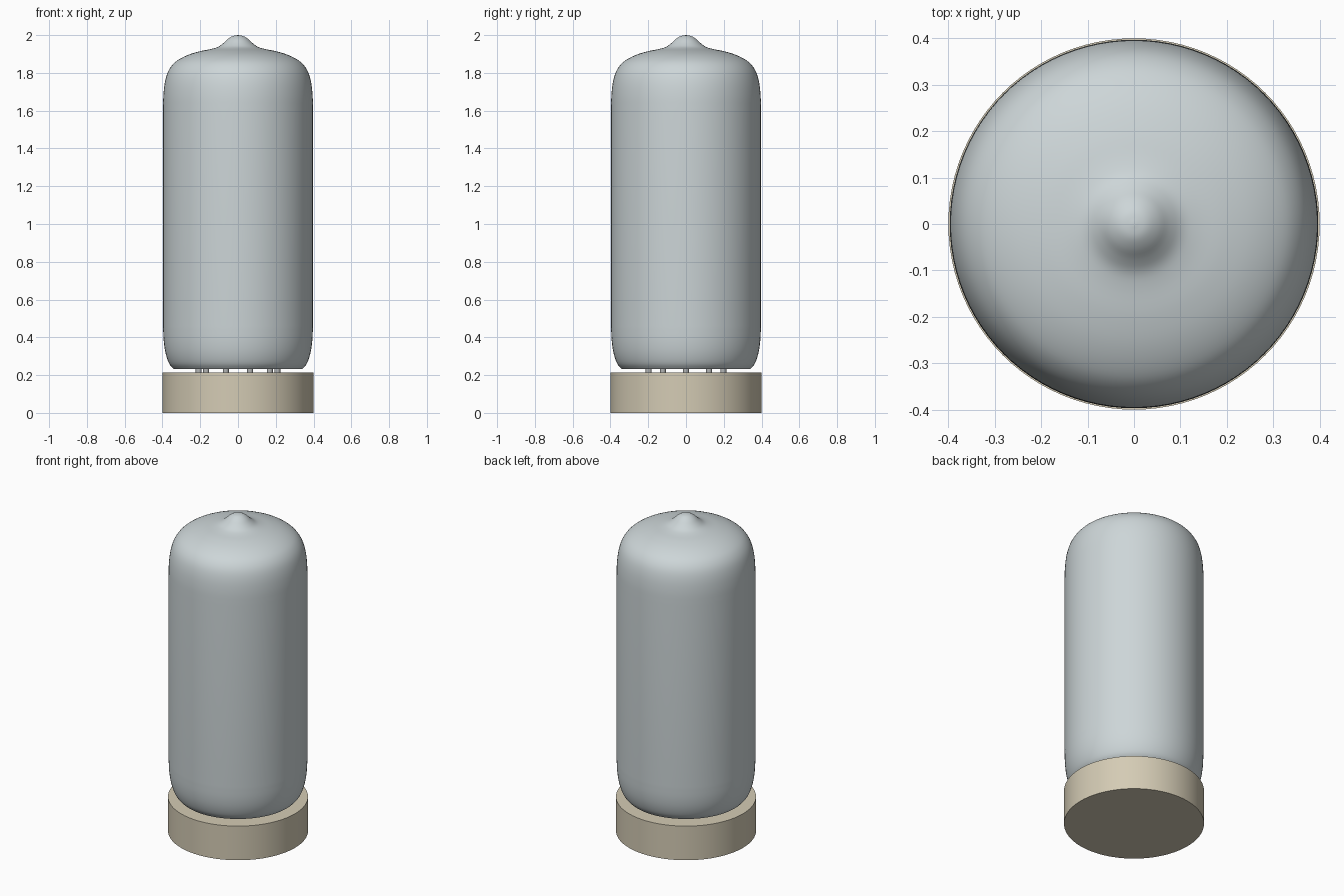
import bpy, bmesh, math
from mathutils import Vector

cube = bpy.data.objects.get("Cube")
if cube:
    bpy.data.objects.remove(cube, do_unlink=True)


def material(name, rgb):
    mat = bpy.data.materials.new(name)
    mat.use_nodes = True
    mat.diffuse_color = (*rgb, 1)
    mat.node_tree.nodes["Principled BSDF"].inputs["Base Color"].default_value = (*rgb, 1)
    return mat


glass = material("pale grey glass", (0.61, 0.67, 0.685))
ceramic = material("cream ceramic", (0.66, 0.60, 0.46))
metal = material("grey metal", (0.45, 0.46, 0.46))


def refine(points, steps=4):
    """Smooth a coarse profile with a Catmull-Rom spline."""
    p = [Vector(q) for q in points]
    p = [2 * p[0] - p[1]] + p + [2 * p[-1] - p[-2]]
    out = []
    for a, b, c, d in zip(p, p[1:], p[2:], p[3:]):
        for i in range(steps):
            t = i / steps
            out.append(0.5 * (2 * b + (c - a) * t + (2 * a - 5 * b + 4 * c - d) * t ** 2
                              + (3 * b - a - 3 * c + d) * t ** 3))
    return out + [p[-2]]


def lathe(name, profile, mat, sides, location=(0, 0, 0)):
    """Spin a (radius, height) profile around the vertical axis."""
    bm = bmesh.new()
    verts = [bm.verts.new((max(r, 0), 0, z)) for r, z in profile]
    edges = [bm.edges.new(pair) for pair in zip(verts, verts[1:])]
    bmesh.ops.spin(bm, geom=verts + edges, axis=(0, 0, 1), cent=(0, 0, 0),
                   angle=math.tau, steps=sides, use_duplicate=False)
    bmesh.ops.remove_doubles(bm, verts=bm.verts, dist=1e-5)
    bmesh.ops.recalc_face_normals(bm, faces=bm.faces)
    mesh = bpy.data.meshes.new(name)
    bm.to_mesh(mesh)
    bm.free()
    mesh.materials.append(mat)
    obj = bpy.data.objects.new(name, mesh)
    obj.location = location
    bpy.context.collection.objects.link(obj)
    bpy.ops.object.select_all(action='DESELECT')
    obj.select_set(True)
    bpy.context.view_layer.objects.active = obj
    bpy.ops.object.shade_smooth_by_angle(angle=math.radians(40))
    return obj


# Socket base
lathe("socket_base", [(0, 0), (0.4, 0), (0.4, 0.215), (0, 0.215)], ceramic, 96)

# Glass envelope: flat underside, straight wall, domed top with a sealed tip
lower = refine([(0.342, 0.233), (0.365, 0.262), (0.383, 0.315), (0.393, 0.38), (0.397, 0.46)])
upper = refine([(0.397, 1.60), (0.395, 1.68), (0.387, 1.75), (0.371, 1.805), (0.345, 1.845),
                (0.31, 1.873), (0.26, 1.897), (0.20, 1.915), (0.14, 1.927), (0.105, 1.938),
                (0.078, 1.957), (0.053, 1.98), (0.028, 1.995), (0, 2.0)])
lathe("glass_envelope", [(0, 0.233)] + lower + upper, glass, 96)

# Ring of contact pins joining the glass to the socket
for i in range(10):
    a = math.tau * i / 10
    lathe(f"contact_pin_{i + 1}", [(0, 0.15), (0.016, 0.15), (0.016, 0.24), (0, 0.24)],
          metal, 16, (0.208 * math.cos(a), 0.208 * math.sin(a), 0))
